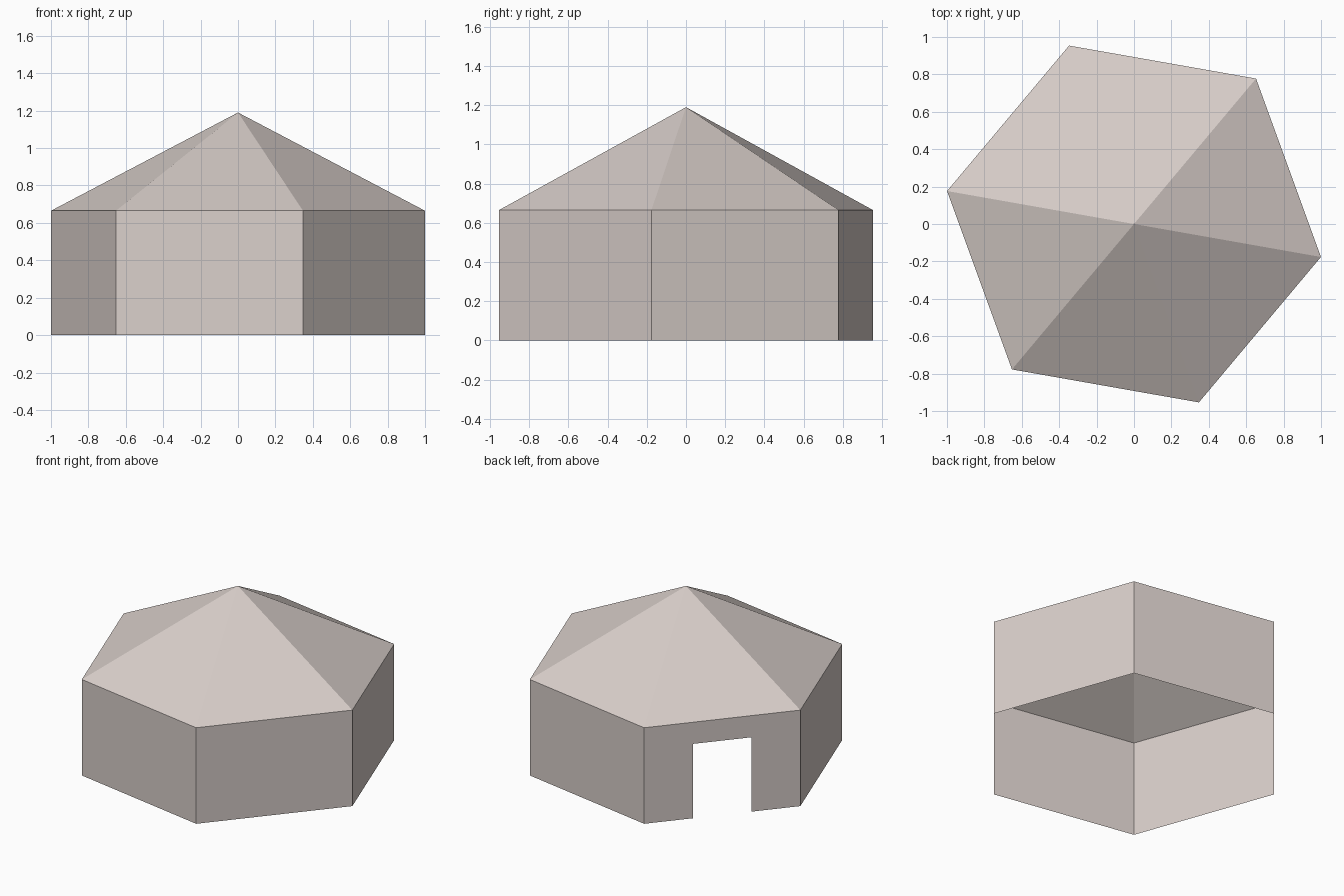
import bpy
import bmesh
from math import radians
from mathutils import Matrix, Vector

cube = bpy.data.objects.get("Cube")
if cube:
    bpy.data.objects.remove(cube)

RADIUS, EAVE, PEAK, TURN = 1.015, 0.665, 1.19, -10
DOOR_WIDTH, DOOR_HEIGHT, DOOR_SIDE = 0.38, 0.515, 2

canvas = bpy.data.materials.new("pale_canvas")
canvas.use_nodes = True
color = (0.69, 0.62, 0.59, 1)
canvas.diffuse_color = color
canvas.node_tree.nodes["Principled BSDF"].inputs["Base Color"].default_value = color


def corner(i, z):
    return Matrix.Rotation(radians(TURN + 60 * i), 3, "Z") @ Vector((RADIUS, 0, z))


def make_part(name, polygons):
    bm = bmesh.new()
    for points in polygons:
        bm.faces.new([bm.verts.new(p) for p in points])
    bmesh.ops.remove_doubles(bm, verts=bm.verts, dist=0.0001)
    mesh = bpy.data.meshes.new(name)
    bm.to_mesh(mesh)
    bm.free()
    mesh.materials.append(canvas)
    bpy.context.collection.objects.link(bpy.data.objects.new(name, mesh))


def wall(i):
    a, b = corner(i, 0), corner(i + 1, 0)
    up = Vector((0, 0, EAVE))
    outline = [a, b, b + up, a + up]
    if i == DOOR_SIDE:
        # Doorway notch in the bottom edge of this wall
        middle, half = (a + b) / 2, (b - a).normalized() * DOOR_WIDTH / 2
        head = Vector((0, 0, DOOR_HEIGHT))
        outline[1:1] = [middle - half, middle - half + head,
                        middle + half + head, middle + half]
    return outline


# Six upright walls, open underneath
make_part("walls", [wall(i) for i in range(6)])

# Pointed roof of six flat panels
make_part("roof", [[corner(i, EAVE), corner(i + 1, EAVE), Vector((0, 0, PEAK))]
                   for i in range(6)])
